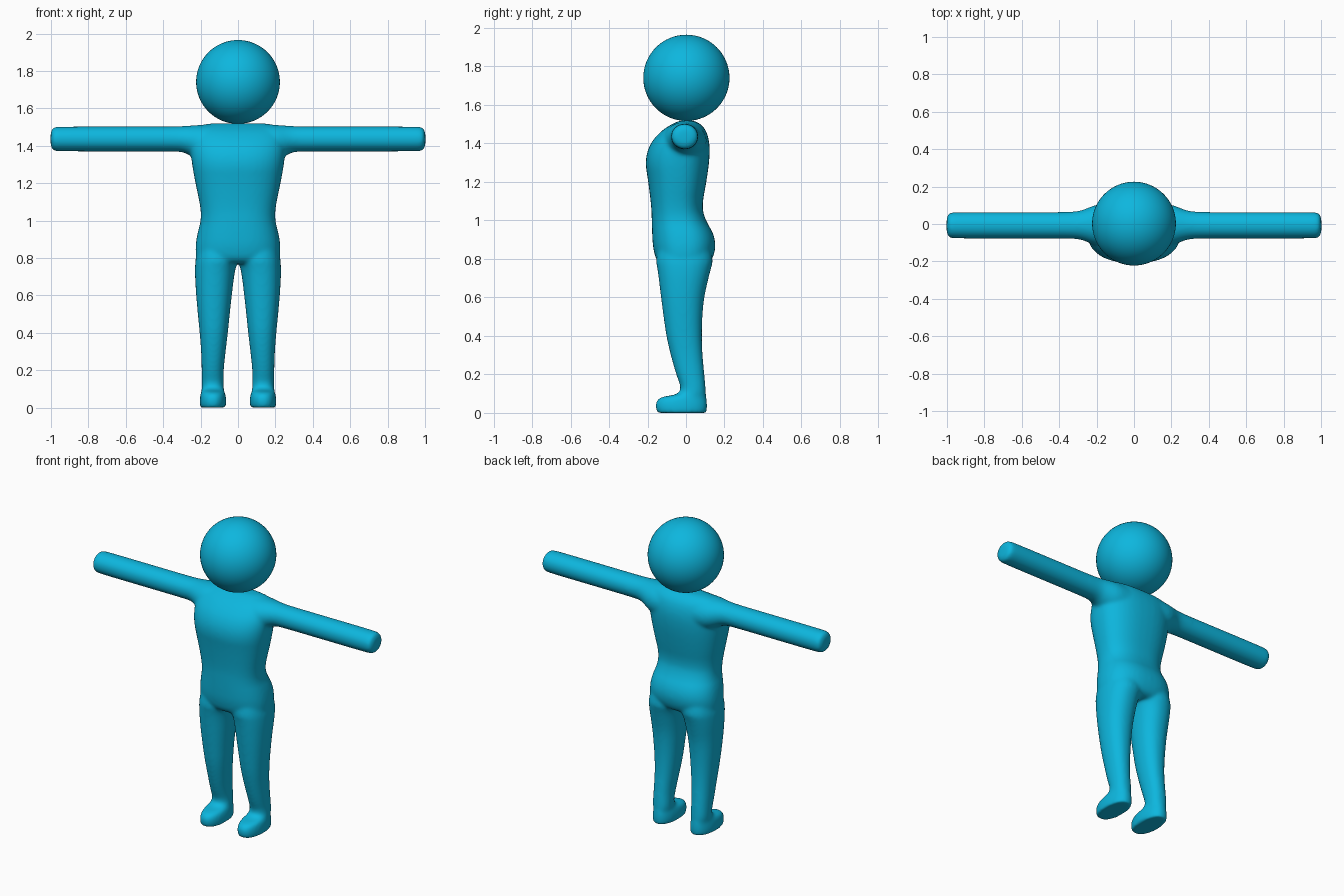
import bpy, bmesh, math
from mathutils import Vector

blue = bpy.data.materials.new("sky blue")
blue.diffuse_color = (0.004, 0.47, 0.73, 1)


def soften(rows, passes=2):
    """Round a list of sections by corner cutting, keeping both ends."""
    for _ in range(passes):
        out = [rows[0]]
        for a, b in zip(rows, rows[1:]):
            out.append([p * 0.75 + q * 0.25 for p, q in zip(a, b)])
            out.append([p * 0.25 + q * 0.75 for p, q in zip(a, b)])
        rows = out + [rows[-1]]
    return rows


def loft(bm, rows, axis="z", power=2.2, sign=1, n=40):
    """Closed skin through sections (position, u min, u max, v min, v max)."""
    rings = []
    for t, u0, u1, v0, v1 in soften(rows):
        ring = []
        for i in range(n):
            a = 2 * math.pi * i / n
            c, s = math.cos(a), math.sin(a)
            u = (u0 + u1) / 2 + (u1 - u0) / 2 * math.copysign(abs(c) ** (2 / power), c)
            v = (v0 + v1) / 2 + (v1 - v0) / 2 * math.copysign(abs(s) ** (2 / power), s)
            p = (u, v, t) if axis == "z" else (t, u, v)
            ring.append(bm.verts.new(Vector((p[0] * sign, p[1], p[2]))))
        rings.append(ring)
    for a, b in zip(rings, rings[1:]):
        for i in range(n):
            j = (i + 1) % n
            bm.faces.new((a[i], a[j], b[j], b[i]))
    bm.faces.new(rings[0])
    bm.faces.new(rings[-1])


# torso: height, half width, front y, back y
torso = [(0.77, 0.20, -0.12, 0.10), (0.79, 0.225, -0.155, 0.135),
         (0.86, 0.228, -0.172, 0.156), (0.93, 0.218, -0.176, 0.145),
         (1.00, 0.198, -0.178, 0.102), (1.07, 0.200, -0.180, 0.082),
         (1.20, 0.228, -0.196, 0.106), (1.31, 0.248, -0.214, 0.122),
         (1.40, 0.255, -0.188, 0.124), (1.47, 0.250, -0.125, 0.105),
         (1.505, 0.225, -0.065, 0.072), (1.519, 0.15, -0.03, 0.04)]

# leg with foot: height, inner x, outer x, front y, back y
leg = [(0.0, 0.066, 0.203, -0.150, 0.107), (0.03, 0.062, 0.206, -0.160, 0.111),
       (0.065, 0.065, 0.202, -0.155, 0.109), (0.085, 0.072, 0.197, -0.125, 0.105),
       (0.093, 0.075, 0.194, -0.055, 0.104), (0.12, 0.077, 0.193, -0.022, 0.103),
       (0.20, 0.077, 0.194, -0.052, 0.096), (0.30, 0.066, 0.197, -0.080, 0.086),
       (0.40, 0.054, 0.205, -0.103, 0.082), (0.50, 0.044, 0.215, -0.117, 0.085),
       (0.60, 0.033, 0.224, -0.130, 0.094), (0.70, 0.021, 0.230, -0.142, 0.117),
       (0.75, 0.012, 0.230, -0.149, 0.130), (0.79, -0.005, 0.228, -0.157, 0.142),
       (0.88, 0.0, 0.210, -0.14, 0.12)]

# arm: x, front y, back y, bottom z, top z
arm = [(0.12, -0.12, 0.11, 1.30, 1.515), (0.20, -0.118, 0.105, 1.315, 1.512),
       (0.25, -0.096, 0.085, 1.343, 1.508), (0.29, -0.082, 0.070, 1.366, 1.505),
       (0.35, -0.078, 0.064, 1.369, 1.503), (0.60, -0.078, 0.064, 1.369, 1.503),
       (0.95, -0.078, 0.064, 1.369, 1.503), (0.993, -0.075, 0.061, 1.372, 1.500),
       (1.002, -0.040, 0.026, 1.407, 1.465)]

# body: all limbs fused into one smooth skin
bm = bmesh.new()
loft(bm, [(z, -w, w, f, b) for z, w, f, b in torso], power=2.4)
for side in (1, -1):
    loft(bm, leg, sign=side)
    loft(bm, arm, axis="x", power=2.0, sign=side)
bmesh.ops.recalc_face_normals(bm, faces=bm.faces[:])
mesh = bpy.data.meshes.new("body")
bm.to_mesh(mesh)
bm.free()
mesh.materials.append(blue)
body = bpy.data.objects.new("body", mesh)
bpy.context.collection.objects.link(body)
remesh = body.modifiers.new("fuse", "REMESH")
remesh.mode = "VOXEL"
remesh.voxel_size = 0.008
remesh.use_smooth_shade = True
smooth = body.modifiers.new("soften", "SMOOTH")
smooth.factor = 0.5
smooth.iterations = 20

# head
bpy.ops.mesh.primitive_uv_sphere_add(segments=64, ring_count=32, radius=0.224,
                                     location=(0, 0.002, 1.741))
head = bpy.context.object
head.name = "head"
head.data.materials.append(blue)
bpy.ops.object.shade_smooth()
